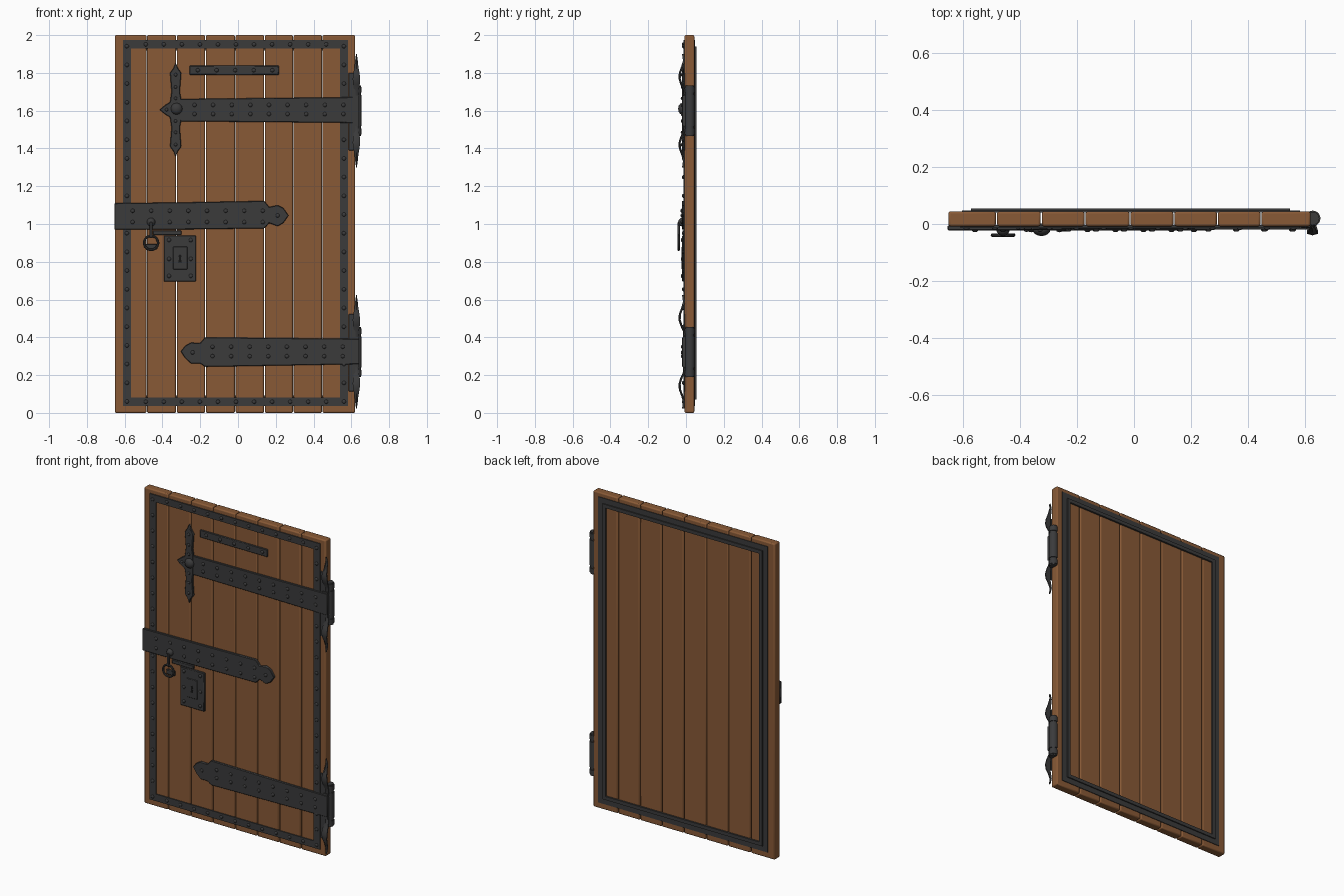
import bpy, bmesh, math
from mathutils import Matrix, Vector

if "Cube" in bpy.data.objects:
    bpy.data.objects.remove(bpy.data.objects["Cube"])


def material(name, rgb):
    m = bpy.data.materials.new(name)
    m.diffuse_color = (*rgb, 1)
    m.use_nodes = True
    m.node_tree.nodes["Principled BSDF"].inputs["Base Color"].default_value = m.diffuse_color
    return m


WOOD = material("brown wood", (0.25, 0.102, 0.037))
IRON = material("dark iron", (0.043, 0.043, 0.044))
BLACK = material("keyhole black", (0.008, 0.008, 0.008))


def finish(bm, name, mat, bevel=0.0, seg=1):
    bmesh.ops.recalc_face_normals(bm, faces=bm.faces[:])
    me = bpy.data.meshes.new(name)
    bm.to_mesh(me)
    bm.free()
    ob = bpy.data.objects.new(name, me)
    bpy.context.collection.objects.link(ob)
    me.materials.append(mat)
    if bevel:
        mod = ob.modifiers.new("bevel", 'BEVEL')
        mod.width, mod.segments = bevel, seg
    bpy.ops.object.select_all(action='DESELECT')
    bpy.context.view_layer.objects.active = ob
    ob.select_set(True)
    bpy.ops.object.shade_smooth_by_angle(angle=math.radians(40))
    return ob


def add_box(bm, x0, x1, y0, y1, z0, z1):
    c = Vector(((x0 + x1) / 2, (y0 + y1) / 2, (z0 + z1) / 2))
    s = Matrix.Diagonal((x1 - x0, y1 - y0, z1 - z0, 1))
    bmesh.ops.create_cube(bm, size=1, matrix=Matrix.Translation(c) @ s)


def box(name, dims, mat=IRON, bevel=0.0, seg=1):
    bm = bmesh.new()
    add_box(bm, *dims)
    return finish(bm, name, mat, bevel, seg)


def plate(name, pts, y0, y1, mat=IRON, bevel=0.003):
    """Flat outline in x/z, given thickness in y."""
    bm = bmesh.new()
    f = bm.faces.new([bm.verts.new((x, y1, z)) for x, z in pts])
    r = bmesh.ops.extrude_face_region(bm, geom=[f])
    vs = [v for v in r["geom"] if isinstance(v, bmesh.types.BMVert)]
    bmesh.ops.translate(bm, vec=(0, y0 - y1, 0), verts=vs)
    return finish(bm, name, mat, bevel)


def rivets(name, pts, y, r=0.011, h=0.007, seg=10):
    bm = bmesh.new()
    for x, z in pts:
        m = Matrix.Translation((x, y, z)) @ Matrix.Diagonal((r, h, r, 1))
        bmesh.ops.create_uvsphere(bm, u_segments=seg, v_segments=6, radius=1, matrix=m)
    return finish(bm, name, IRON)


def add_cyl(bm, r, x, y, z0, z1, seg=20):
    bmesh.ops.create_cone(bm, cap_ends=True, segments=seg, radius1=r, radius2=r,
                          depth=z1 - z0, matrix=Matrix.Translation((x, y, (z0 + z1) / 2)))


# Planks
edges = [-0.654, -0.483, -0.326, -0.172, -0.014, 0.14, 0.293, 0.446, 0.622]
for i, (a, b) in enumerate(zip(edges, edges[1:])):
    box(f"plank_{i + 1}", (a + 0.002, b - 0.002, -0.008, 0.044, 0, 2), WOOD, 0.007, 2)


def frame(name, x0, x1, z0, z1, w, y0, y1):
    bm = bmesh.new()
    add_box(bm, x0, x0 + w, y0, y1, z0, z1)
    add_box(bm, x1 - w, x1, y0, y1, z0, z1)
    add_box(bm, x0 + w, x1 - w, y0, y1, z0, z0 + w)
    add_box(bm, x0 + w, x1 - w, y0, y1, z1 - w, z1)
    return finish(bm, name, IRON)


# Iron borders, front and back
frame("front_border", -0.61, 0.583, 0.037, 1.973, 0.044, -0.0145, -0.004)
frame("back_border", -0.605, 0.583, 0.037, 1.973, 0.044, 0.04, 0.048)
frame("back_border_rib", -0.572, 0.548, 0.07, 1.94, 0.022, 0.04, 0.055)
pts = [(x, 0.06 + 0.099 * i) for x in (-0.588, 0.561) for i in range(20)]
pts += [(-0.488 + 0.0955 * i, z) for z in (0.059, 1.951) for i in range(11)]
rivets("border_rivets", pts, -0.0145)

# Top strap with cross-shaped end
plate("top_strap", [(-0.31, 1.662), (0.16, 1.667), (0.64, 1.672), (0.64, 1.535),
                    (0.16, 1.54), (-0.31, 1.543)], -0.02, -0.005)
half = [(-0.30, 1.66), (-0.308, 1.70), (-0.30, 1.80), (-0.318, 1.825), (-0.33, 1.855),
        (-0.342, 1.825), (-0.36, 1.80), (-0.352, 1.70), (-0.36, 1.645), (-0.385, 1.63)]
plate("top_strap_cross", half + [(-0.415, 1.605)] + [(x, 3.21 - z) for x, z in half[::-1]],
      -0.021, -0.005)
rivets("top_strap_boss", [(-0.325, 1.61)], -0.02, 0.031, 0.022, 20)
rivets("cross_rivets", [(-0.33, z) for z in (1.79, 1.725, 1.665, 1.545, 1.485, 1.42)]
       + [(-0.378, 1.605)], -0.021, 0.009)
rivets("top_strap_rivets", [(-0.23 + 0.0985 * i, z) for i in range(9) for z in (1.63, 1.582)], -0.02)

# Small upper plate
plate("upper_plate", [(-0.256, 1.838), (0.216, 1.838), (0.216, 1.79), (-0.256, 1.79)], -0.016, -0.005)
rivets("upper_plate_rivets", [(-0.212 + 0.0985 * i, 1.814) for i in range(5)], -0.016)

# Middle strap with spear tip
plate("middle_strap", [(-0.655, 1.11), (-0.25, 1.115), (0.14, 1.122), (0.165, 1.09), (0.21, 1.10),
                       (0.24, 1.085), (0.268, 1.045), (0.24, 1.005), (0.21, 0.988), (0.165, 1.005),
                       (0.14, 0.977), (-0.25, 0.972), (-0.655, 0.97)], -0.022, -0.005)
rivets("middle_strap_rivets", [(-0.558 + 0.0985 * i, z) for i in range(8) for z in (1.07, 1.01)]
       + [(0.21, 1.045)], -0.022)

# Bottom strap with spear tip
plate("bottom_strap", [(0.64, 0.392), (-0.175, 0.4), (-0.20, 0.37), (-0.25, 0.372), (-0.28, 0.355),
                       (-0.303, 0.325), (-0.28, 0.29), (-0.25, 0.262), (-0.20, 0.262),
                       (-0.175, 0.244), (0.64, 0.258)], -0.02, -0.005)
rivets("bottom_strap_rivets", [(-0.135 + 0.0985 * i, z) for i in range(8) for z in (0.35, 0.3)]
       + [(-0.24, 0.32)], -0.02)

# Lock plate, keyhole and latch
box("lock_plate", (-0.393, -0.222, -0.02, -0.005, 0.695, 0.94), IRON, 0.004)
box("keyhole_cover", (-0.345, -0.268, -0.023, -0.015, 0.76, 0.88), IRON, 0.003)
plate("keyhole", [(-0.317, 0.795), (-0.297, 0.795), (-0.303, 0.82), (-0.298, 0.832),
                  (-0.307, 0.84), (-0.316, 0.832), (-0.311, 0.82)], -0.0235, -0.02, BLACK, 0)
rivets("lock_rivets", [(x, z) for x in (-0.365, -0.25) for z in (0.725, 0.815, 0.915)], -0.02)
box("latch_bar", (-0.45, -0.30, -0.019, -0.005, 0.942, 0.966), IRON, 0.003)

# Pull ring with staple and rose
bpy.ops.mesh.primitive_torus_add(major_segments=24, minor_segments=8, major_radius=0.037,
                                 minor_radius=0.0065, location=(-0.46, -0.039, 0.9),
                                 rotation=(math.pi / 2, 0, 0))
ring = bpy.context.object
ring.name = "pull_ring"
ring.data.materials.append(IRON)
bpy.ops.object.shade_smooth_by_angle()
box("ring_hanger", (-0.468, -0.452, -0.044, -0.032, 0.925, 1.01), IRON, 0.003)
rivets("ring_rose", [(-0.46, 1.01)], -0.02, 0.023, 0.022, 14)
box("ring_stop", (-0.49, -0.43, -0.022, -0.005, 0.865, 0.895), IRON, 0.004)

# Hinges: barrel, side plate and two bowed leaves each
stations = [(0.06, 0.014, -0.010), (0.11, 0.013, -0.014), (0.14, 0.018, -0.028),
            (0.17, 0.020, -0.037), (0.20, 0.016, -0.035), (0.235, 0.010, -0.022),
            (0.265, 0.007, -0.013), (0.30, 0.002, -0.018)]
for label, zc in (("top", 1.6), ("bottom", 0.323)):
    bm = bmesh.new()
    add_cyl(bm, 0.023, 0.628, 0.02, zc - 0.133, zc + 0.133)
    for a, b in ((-0.125, -0.095), (-0.082, 0.082), (0.095, 0.125)):
        add_cyl(bm, 0.027, 0.628, 0.02, zc + a, zc + b)
    add_box(bm, 0.605, 0.64, -0.018, 0.02, zc - 0.08, zc + 0.08)
    finish(bm, f"{label}_hinge_barrel", IRON)
    box(f"{label}_hinge_plate", (0.585, 0.624, -0.014, -0.004, zc - 0.21, zc + 0.2), IRON, 0.003)
    for side, s in (("upper", 1), ("lower", -1)):
        bm = bmesh.new()
        rings = []
        for dz, w, y in stations:
            sec = ((-w, 0.003), (0, -0.003), (w, 0.003), (w, 0.009), (-w, 0.009))
            rings.append([bm.verts.new((0.627 + dx, y + dy, zc + s * dz)) for dx, dy in sec])
        for p, q in zip(rings, rings[1:]):
            for i in range(5):
                j = (i + 1) % 5
                bm.faces.new((p[i], p[j], q[j], q[i]))
        bm.faces.new(rings[0])
        bm.faces.new(rings[-1])
        finish(bm, f"{label}_hinge_{side}_leaf", IRON)
